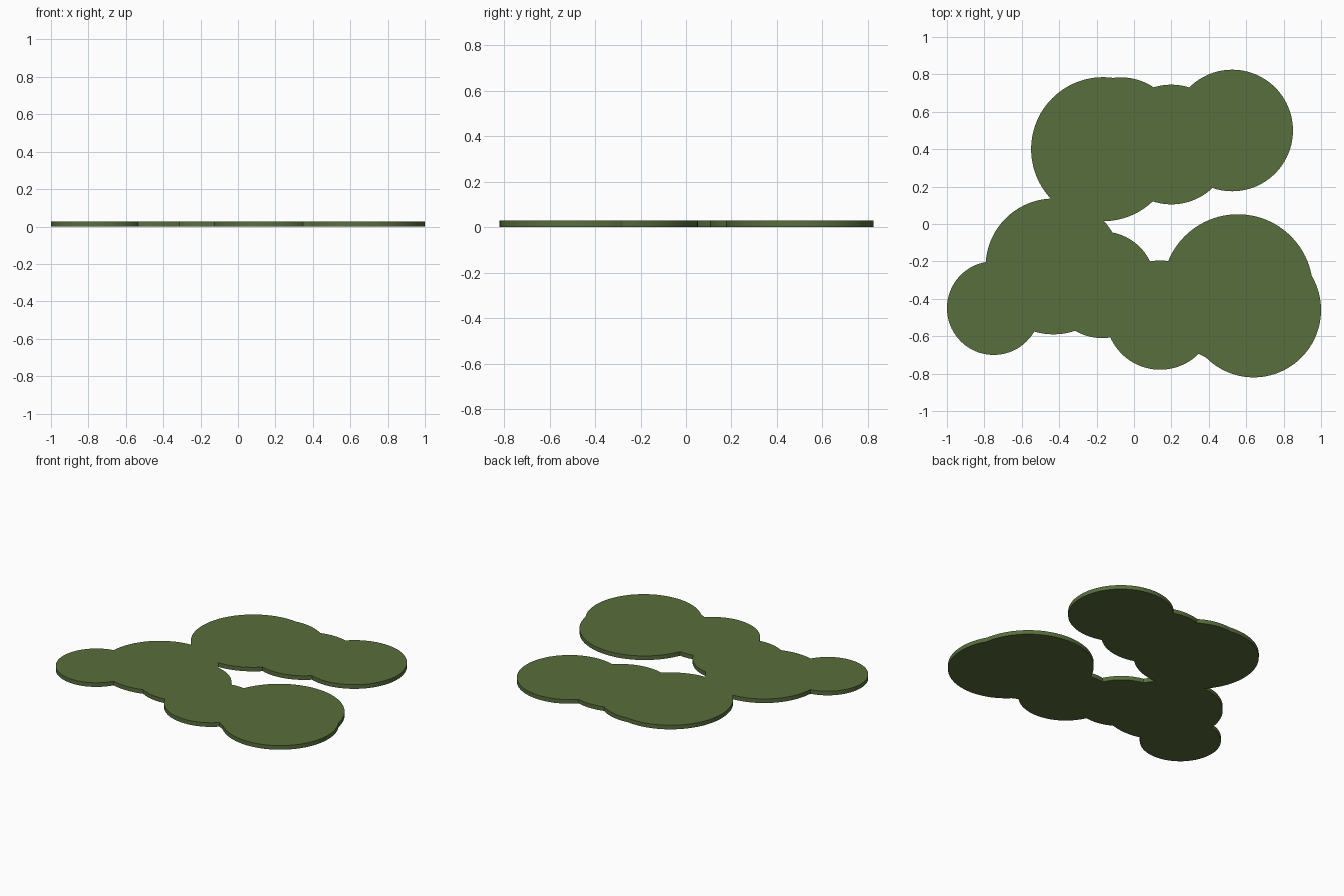
import bpy

if "Cube" in bpy.data.objects:
    bpy.data.objects.remove(bpy.data.objects["Cube"])

THICK = 0.028

# Overlapping round lobes: centre x, centre y, radius
LOBES = [
    (-0.75, -0.45, 0.25), (-0.43, -0.227, 0.363), (-0.17, -0.325, 0.285),
    (0.14, -0.487, 0.292), (0.555, -0.35, 0.402), (0.64, -0.46, 0.36),
    (-0.165, 0.40, 0.385), (-0.07, 0.47, 0.314), (0.20, 0.425, 0.32),
    (0.525, 0.50, 0.325),
]

mat = bpy.data.materials.new("foliage_green")
mat.diffuse_color = (0.098, 0.156, 0.045, 1)
mat.use_nodes = True
mat.node_tree.nodes["Principled BSDF"].inputs["Base Color"].default_value = mat.diffuse_color


def disc(x, y, r):
    bpy.ops.mesh.primitive_cylinder_add(vertices=96, radius=r, depth=THICK,
                                        location=(x, y, THICK / 2))
    ob = bpy.context.object
    ob.data.materials.append(mat)
    return ob


# Merge all lobes into one flat slab
slab = disc(*LOBES[0])
slab.name = "foliage_slab"
for lobe in LOBES[1:]:
    tool = disc(*lobe)
    mod = slab.modifiers.new("merge", 'BOOLEAN')
    mod.operation = 'UNION'
    mod.solver = 'EXACT'
    mod.object = tool
    bpy.context.view_layer.objects.active = slab
    bpy.ops.object.modifier_apply(modifier=mod.name)
    bpy.data.objects.remove(tool, do_unlink=True)

# Smooth rim with crisp top and bottom edges
bpy.ops.object.select_all(action='DESELECT')
slab.select_set(True)
bpy.context.view_layer.objects.active = slab
bpy.ops.object.shade_smooth_by_angle(angle=0.35)
